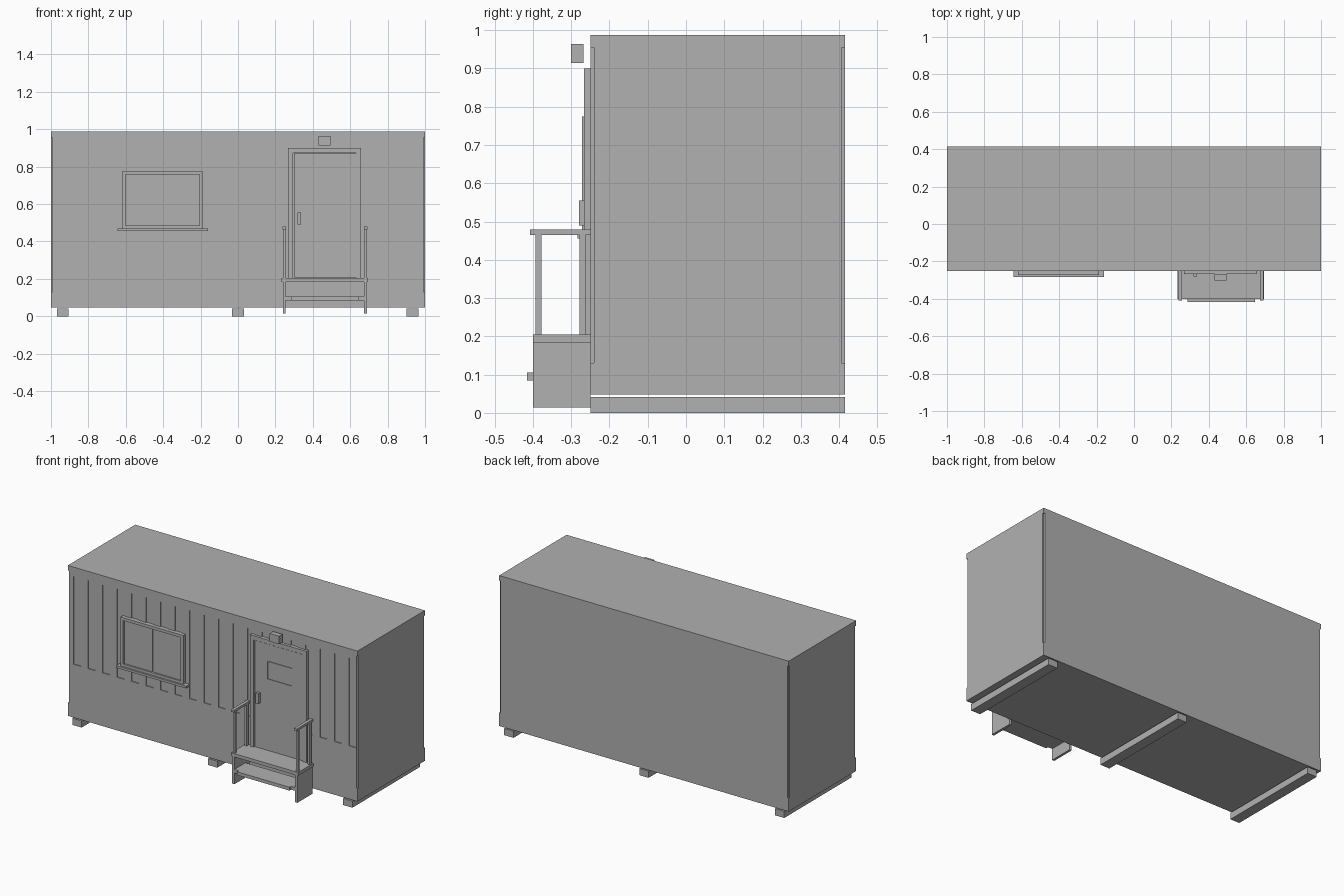
import bpy, bmesh

if "Cube" in bpy.data.objects:
    bpy.data.objects.remove(bpy.data.objects["Cube"])

grey = bpy.data.materials.new("plain_grey")
grey.diffuse_color = (0.44, 0.44, 0.44, 1)
grey.use_nodes = True
grey.node_tree.nodes["Principled BSDF"].inputs["Base Color"].default_value = grey.diffuse_color


def boxes(name, specs):
    """One object made of boxes given as (x0, x1, y0, y1, z0, z1)."""
    bm = bmesh.new()
    for x0, x1, y0, y1, z0, z1 in specs:
        for v in bmesh.ops.create_cube(bm, size=1)["verts"]:
            v.co = ((x0 + x1) / 2 + v.co.x * (x1 - x0),
                    (y0 + y1) / 2 + v.co.y * (y1 - y0),
                    (z0 + z1) / 2 + v.co.z * (z1 - z0))
    mesh = bpy.data.meshes.new(name)
    bm.to_mesh(mesh)
    bm.free()
    mesh.materials.append(grey)
    ob = bpy.data.objects.new(name, mesh)
    bpy.context.collection.objects.link(ob)
    return ob


def cut(target, name, specs):
    cutter = boxes(name, specs)
    cutter.hide_render = True
    cutter.hide_set(True)
    mod = target.modifiers.new(name, "BOOLEAN")
    mod.operation = "DIFFERENCE"
    mod.solver = "EXACT"
    mod.object = cutter


def frame(x0, x1, z0, z1, w, y0, y1, bottom=True):
    """Box specs of a rectangular frame lying in the front wall."""
    parts = [(x0, x0 + w, y0, y1, z0, z1), (x1 - w, x1, y0, y1, z0, z1),
             (x0 + w, x1 - w, y0, y1, z1 - w, z1)]
    if bottom:
        parts.append((x0 + w, x1 - w, y0, y1, z0, z0 + w))
    return parts


F, B = -0.25, 0.415  # front and back wall planes

# Cabin shell with corner rebates and pressed panels on the front
cabin = boxes("cabin_shell", [(-1, 1, F, B, 0.048, 0.987)])
cut(cabin, "corner_cutter", [
    (sx * 1.0 - 0.008, sx * 1.0 + 0.008, y - 0.009, y + 0.009, 0.13, 0.955)
    for sx in (-1, 1) for y in (F, B)])
cut(cabin, "panel_cutter", [
    (-0.96 + 0.1 * i, -0.91 + 0.1 * i, F - 0.02, F + 0.006, 0.38, 0.93)
    for i in range(20)])

# Ground skids
boxes("skids", [(x - 0.032, x + 0.032, F, B, 0, 0.041) for x in (-0.937, 0, 0.933)])

# Window: frame, centre bar, panes and sill
boxes("window_frame", frame(-0.62, -0.187, 0.468, 0.775, 0.018, -0.272, -0.24))
boxes("window_panes", [(-0.602, -0.407, -0.262, -0.24, 0.486, 0.757),
                       (-0.401, -0.205, -0.262, -0.24, 0.486, 0.757)])
boxes("window_bar", [(-0.407, -0.401, -0.257, -0.24, 0.486, 0.757)])
boxes("window_sill", [(-0.643, -0.16, -0.283, -0.24, 0.456, 0.47)])

# Door: casing, leaf, viewing panel, handle
boxes("door_casing", frame(0.268, 0.658, 0.205, 0.9, 0.026, -0.266, -0.24, False))
boxes("door_leaf", [(0.299, 0.631, -0.26, -0.24, 0.207, 0.87)])
boxes("door_panel", frame(0.385, 0.56, 0.65, 0.765, 0.005, -0.264, -0.255))
boxes("door_handle", [(0.318, 0.336, -0.28, -0.255, 0.49, 0.555)])

# Lamp above the door
boxes("door_lamp", [(0.43, 0.495, -0.301, -0.268, 0.914, 0.964)])

# Entrance steps: side boards, platform and lower tread
boxes("step_sides", [(x, x + 0.015, -0.4, F, 0.014, 0.184) for x in (0.24, 0.675)])
boxes("step_platform", [(0.232, 0.695, -0.4, F, 0.184, 0.205)])
boxes("lower_tread", [(0.255, 0.675, -0.4, -0.29, 0.085, 0.106),
                      (0.285, 0.647, -0.416, -0.4, 0.085, 0.106)])

# Handrails with two posts each
for side, x in (("left", 0.2475), ("right", 0.6825)):
    boxes(side + "_handrail",
          [(x - 0.01, x + 0.01, -0.408, F, 0.465, 0.479)] +
          [(x - 0.0075, x + 0.0075, y - 0.008, y + 0.008, 0.205, 0.465)
           for y in (-0.385, -0.27)])
